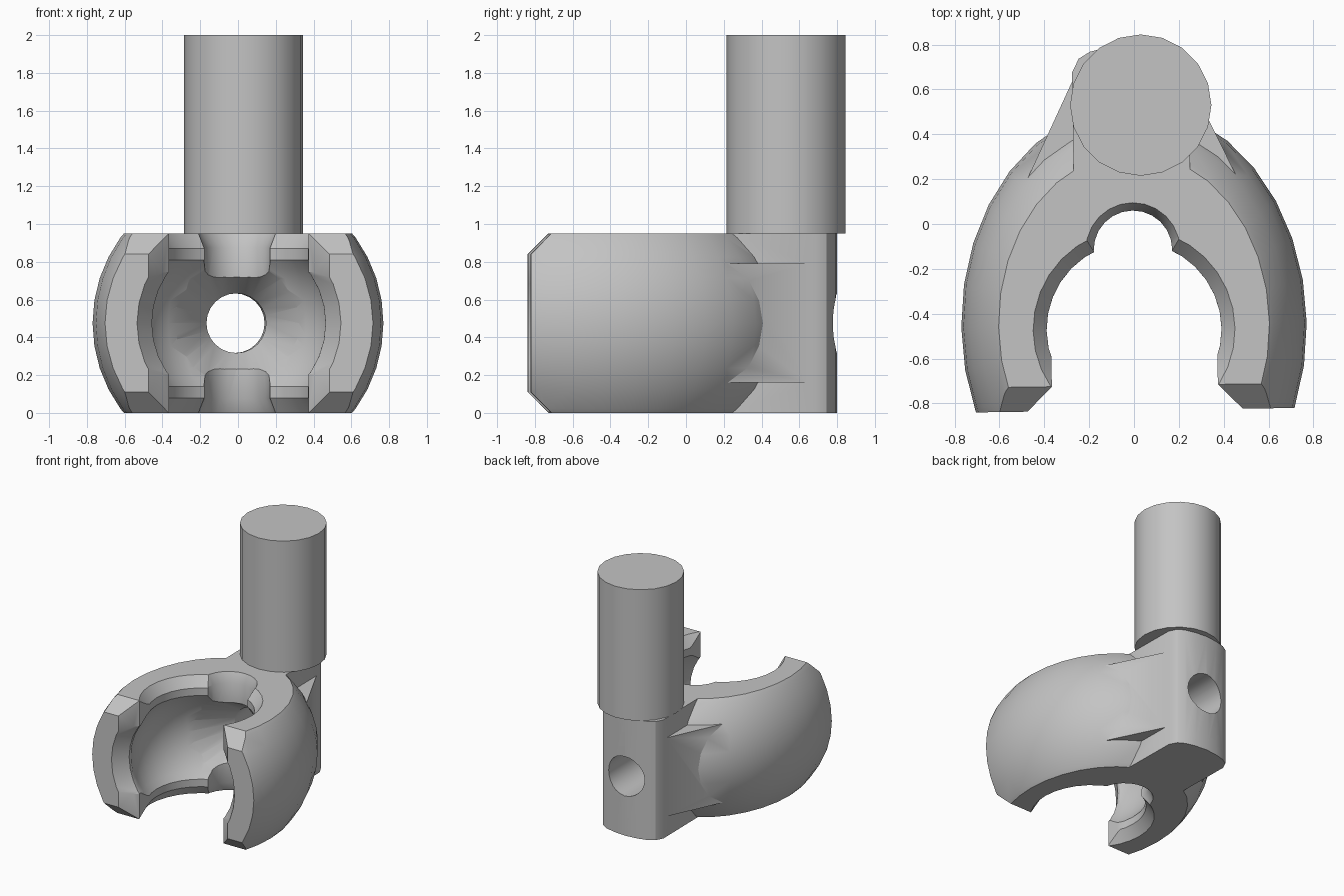
import bpy, bmesh, math
from mathutils import Matrix, Vector

cube = bpy.data.objects.get("Cube")
if cube:
    bpy.data.objects.remove(cube, do_unlink=True)

grey = bpy.data.materials.new("plain_grey")
grey.use_nodes = True
grey.diffuse_color = (0.55, 0.55, 0.55, 1)
grey.node_tree.nodes["Principled BSDF"].inputs["Base Color"].default_value = grey.diffuse_color

MID, TOP, CY = 0.475, 0.95, -0.47   # mid height, body height, socket centre


def finish(name, bm):
    bmesh.ops.remove_doubles(bm, verts=bm.verts, dist=1e-5)
    bmesh.ops.recalc_face_normals(bm, faces=bm.faces)
    mesh = bpy.data.meshes.new(name)
    bm.to_mesh(mesh)
    bm.free()
    mesh.materials.append(grey)
    obj = bpy.data.objects.new(name, mesh)
    bpy.context.collection.objects.link(obj)
    return obj


def lathe(name, profile, centre, steps, along_y=False):
    """Spin (radius, height) points about z, or about y."""
    bm = bmesh.new()
    vs = [bm.verts.new((r, 0, h)) for r, h in profile]
    es = [bm.edges.new(pair) for pair in zip(vs, vs[1:])]
    bmesh.ops.spin(bm, geom=vs + es, cent=(0, 0, 0), axis=(0, 0, 1),
                   angle=math.tau, steps=steps, use_duplicate=False)
    if along_y:
        bm.transform(Matrix.Rotation(-math.pi / 2, 4, 'X'))
    bm.transform(Matrix.Translation(centre))
    return finish(name, bm)


def prism(name, outline, low, high, along_x=False):
    """Extrude an xy outline up z, or a yz outline along x."""
    bm = bmesh.new()
    place = (lambda a, b: (low, a, b)) if along_x else (lambda a, b: (a, b, low))
    face = bm.faces.new([bm.verts.new(place(a, b)) for a, b in outline])
    new = bmesh.ops.extrude_face_region(bm, geom=[face])["geom"]
    shift = Vector((high - low, 0, 0)) if along_x else Vector((0, 0, high - low))
    bmesh.ops.translate(bm, vec=shift, verts=[v for v in new if isinstance(v, bmesh.types.BMVert)])
    return finish(name, bm)


def mirrored(half):
    """Complete an outline that is symmetric across x = 0."""
    return half + [(-x, y) for x, y in reversed(half) if x > 0]


def combine(target, other, operation):
    mod = target.modifiers.new(operation, 'BOOLEAN')
    mod.operation, mod.solver, mod.object = operation, 'EXACT', other
    bpy.context.view_layer.objects.active = target
    bpy.ops.object.modifier_apply(modifier=mod.name)
    bpy.data.objects.remove(other, do_unlink=True)


def smooth(obj, degrees):
    bpy.ops.object.select_all(action='DESELECT')
    obj.select_set(True)
    bpy.context.view_layer.objects.active = obj
    bpy.ops.object.shade_smooth_by_angle(angle=math.radians(degrees))


# Rounded outer shell
bm = bmesh.new()
bmesh.ops.create_uvsphere(bm, u_segments=32, v_segments=20, radius=1)
bm.transform(Matrix.Translation((0, -0.45, MID)) @ Matrix.Diagonal((0.77, 0.98, 0.77, 1)))
body = finish("clamp_body", bm)

# Rear block with a bowed back, and side gussets
block = prism("rear_block", mirrored([(0, 0.8), (0.1, 0.79), (0.18, 0.77), (0.23, 0.74),
                                      (0.26, 0.68), (0.26, 0.15)]), -0.2, 1.2)
gusset = prism("side_gussets", mirrored([(0.26, 0.64), (0.465, 0.21), (0.3, 0.1)]), 0.16, 0.79)
combine(body, block, 'UNION')
combine(body, gusset, 'UNION')

# Flat top, bottom and front with chamfered front edges
limits = prism("trim_shape", [(-0.83, 0.11), (-0.83, 0.84), (-0.72, TOP), (1, TOP), (1, 0), (-0.72, 0)],
               -1, 1, along_x=True)
combine(body, limits, 'INTERSECT')

# Ball socket with chamfered round openings above and below
R = 0.514
edge = math.asin(0.335 / R)
arc = [(R * math.cos(a), R * math.sin(a)) for a in (edge * i / 6 for i in range(-6, 7))]
rim = [(0.39, 0.395), (0.45, MID), (0.6, 0.665), (0, 0.665)]
profile = [(r, -h) for r, h in reversed(rim)] + arc + rim
combine(body, lathe("socket", profile, (0, CY, MID), 32), 'DIFFERENCE')

# Round front mouth and the straight chamfered slot
combine(body, lathe("mouth", [(0, -0.6), (0.46, -0.6), (0.46, -0.72), (0.54, -0.83), (0.59, -0.9), (0, -0.9)],
                    (0, 0, MID), 32, along_y=True), 'DIFFERENCE')
combine(body, prism("slot", mirrored([(0.37, CY), (0.37, -0.72), (0.48, -0.83), (0.55, -0.9)]), -0.2, 1.2),
        'DIFFERENCE')

# Rear notches with flared ends
flare = [(0.175, 0.4), (0.21, MID), (0.21, 0.7), (0, 0.7)]
combine(body, lathe("notch", [(r, -h) for r, h in reversed(flare)] + flare, (0, -0.115, MID), 24),
        'DIFFERENCE')

# Funnel narrowing into the rear through hole
combine(body, lathe("funnel", [(0, -0.3), (0.33, -0.3), (0.33, -0.08), (0.158, 0.2), (0.158, 1), (0, 1)],
                    (0, 0, MID), 24, along_y=True), 'DIFFERENCE')

# Slight twist of the clamp under the shaft
pivot = Matrix.Translation((0, -0.45, 0))
body.data.transform(pivot @ Matrix.Rotation(0.014, 4, 'Z') @ pivot.inverted())
smooth(body, 28)

# Upright shaft
shaft = lathe("shaft", [(0, TOP), (0.315, TOP), (0.315, 2), (0, 2)], (0.03, 0.53, 0), 20)
smooth(shaft, 30)
